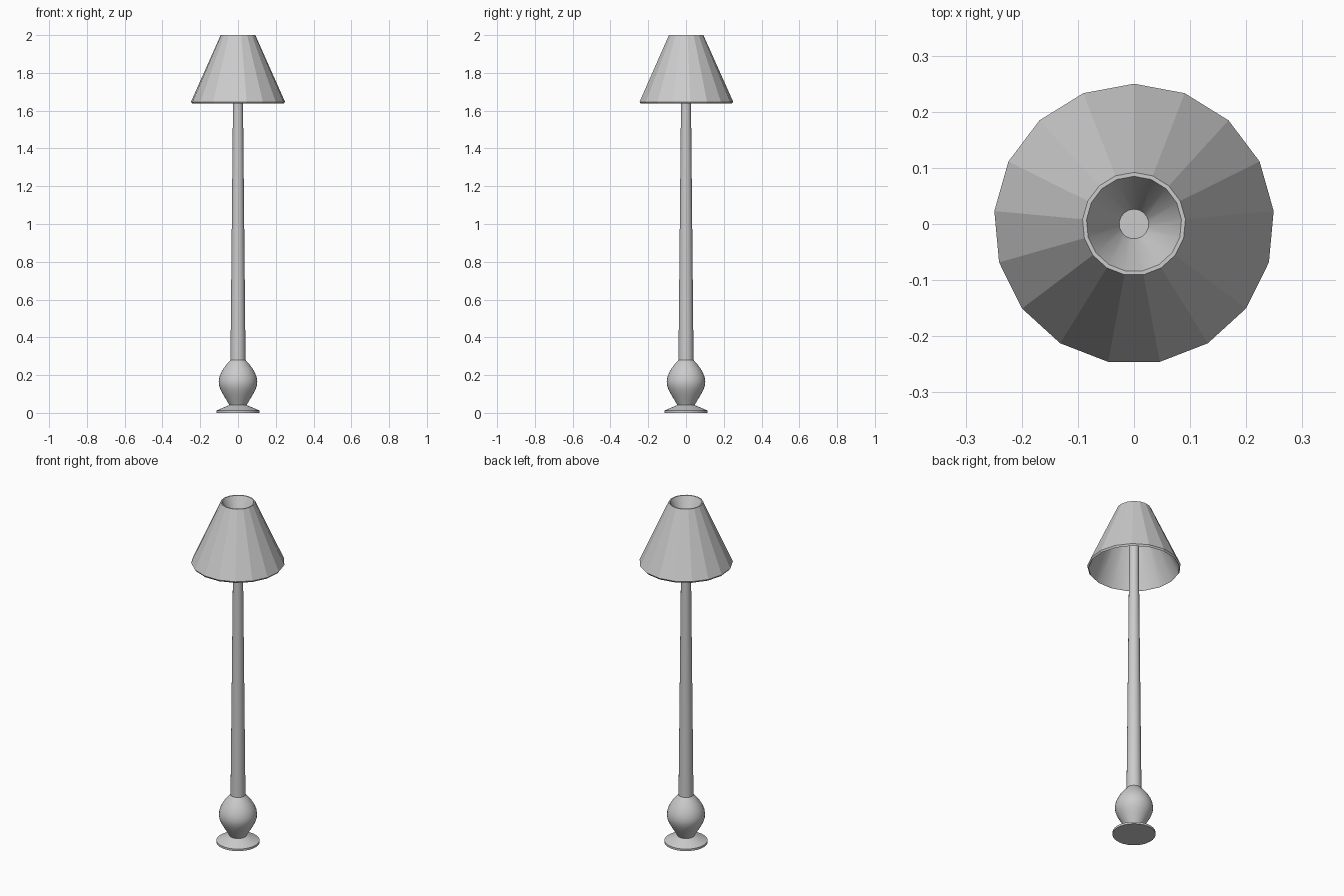
import bpy, math

if "Cube" in bpy.data.objects:
    bpy.data.objects.remove(bpy.data.objects["Cube"])

def lathe(name, profile, sides, flat=(), sharp_angle=35):
    """Revolve (radius, z) points round z; segments listed in flat are faceted."""
    verts, rings = [], []
    for r, z in profile:
        if r == 0:
            rings.append([len(verts)] * sides)
            verts.append((0, 0, z))
            continue
        rings.append(list(range(len(verts), len(verts) + sides)))
        for i in range(sides):
            a = math.pi / 2 + 2 * math.pi * i / sides
            verts.append((r * math.cos(a), r * math.sin(a), z))
    faces = []
    segments = []
    for s, (lo, hi) in enumerate(zip(rings, rings[1:])):
        for i in range(sides):
            j = (i + 1) % sides
            quad = list(dict.fromkeys((lo[i], lo[j], hi[j], hi[i])))
            faces.append(quad)
            segments.append(s)
    mesh = bpy.data.meshes.new(name)
    mesh.from_pydata(verts, [], faces)
    obj = bpy.data.objects.new(name, mesh)
    bpy.context.collection.objects.link(obj)
    mesh.shade_smooth()
    mesh.set_sharp_from_angle(angle=math.radians(sharp_angle))
    for poly, s in zip(mesh.polygons, segments):
        poly.use_smooth = s not in flat
    return obj

# Foot: thin disc rising to a shallow cone
lathe("foot", [(0, 0), (0.115, 0), (0.115, 0.012), (0.045, 0.042), (0, 0.042)], 32, sharp_angle=20)

# Rounded body above the foot
lathe("body", [(0, 0.04), (0.045, 0.04), (0.060, 0.066), (0.077, 0.094), (0.092, 0.122),
               (0.100, 0.145), (0.102, 0.165), (0.099, 0.188), (0.090, 0.212),
               (0.075, 0.238), (0.056, 0.262), (0.040, 0.28), (0, 0.28)], 32)

# Tapered pole
lathe("pole", [(0, 0.275), (0.040, 0.275), (0.0265, 1.64), (0.027, 1.88), (0, 1.88)], 24)

# Faceted shade: smooth inner wall, lower lip, faceted outside, top rim, funnel down to the pole
lathe("shade", [(0.087, 1.985), (0.240, 1.641), (0.243, 1.637), (0.250, 1.647),
                (0.092, 2.0), (0.085, 2.0)][::1], 17, flat=(1, 2, 3, 4))
lathe("shade_funnel", [(0.0265, 1.88), (0.085, 2.0)], 17)
